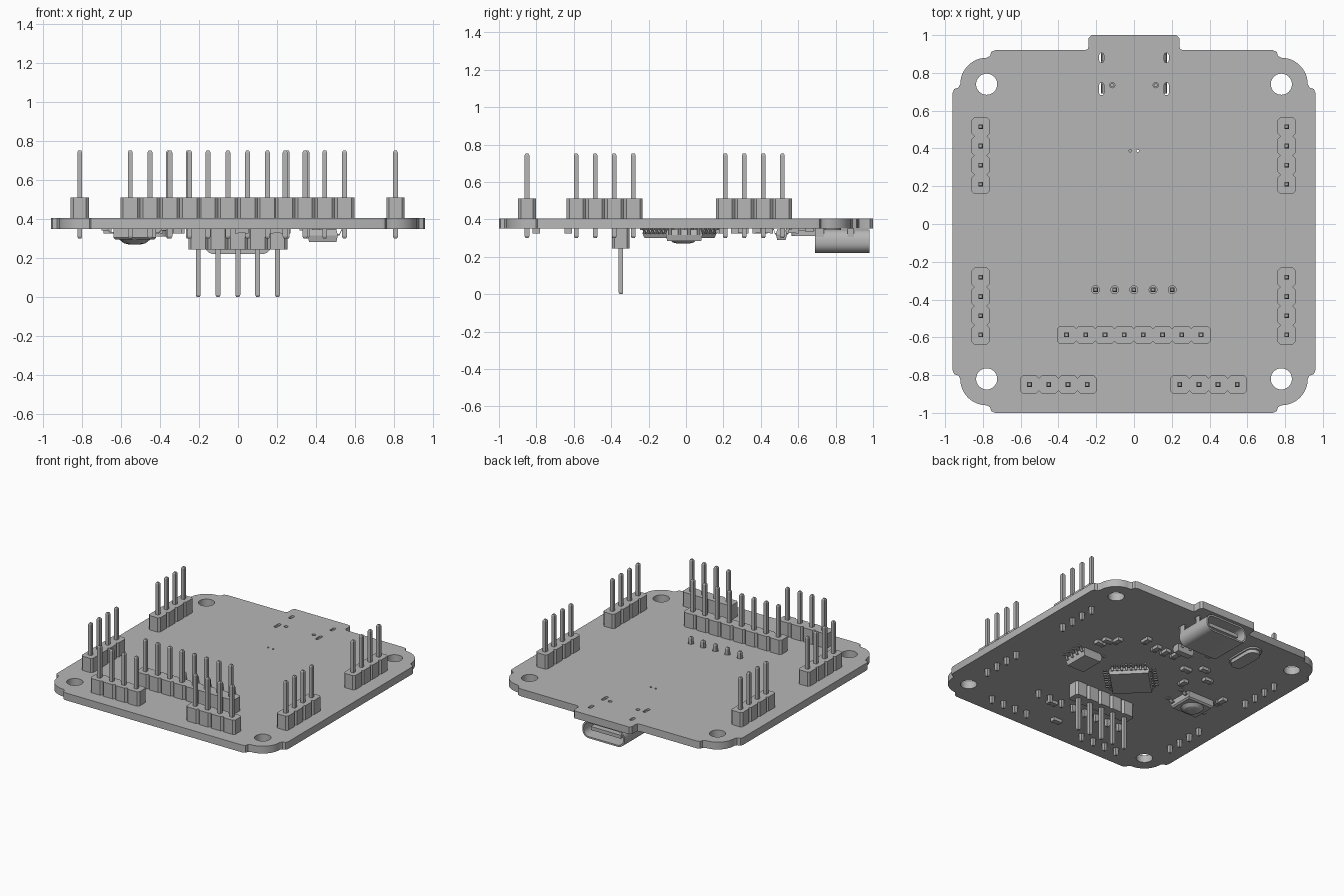
import bpy, bmesh, math
from math import cos, sin, pi

cube = bpy.data.objects.get("Cube")
if cube:
    bpy.data.objects.remove(cube)

grey = bpy.data.materials.new("plain_grey")
grey.use_nodes = True
COLOUR = (0.47, 0.47, 0.47, 1)
grey.diffuse_color = COLOUR
grey.node_tree.nodes["Principled BSDF"].inputs["Base Color"].default_value = COLOUR

BOTTOM, TOP, PITCH = 0.35, 0.405, 0.1016


def add_object(name, mesh, loc=(0, 0, 0), turn=0, smooth=False):
    mesh.materials.clear()
    mesh.materials.append(grey)
    ob = bpy.data.objects.new(name, mesh)
    bpy.context.collection.objects.link(ob)
    ob.location, ob.rotation_euler.z = loc, turn
    if smooth:
        bpy.ops.object.select_all(action='DESELECT')
        ob.select_set(True)
        bpy.context.view_layer.objects.active = ob
        bpy.ops.object.shade_smooth_by_angle(angle=math.radians(35))
    return ob


def finish(name, bm, **kw):
    bmesh.ops.recalc_face_normals(bm, faces=bm.faces)
    mesh = bpy.data.meshes.new(name)
    bm.to_mesh(mesh)
    bm.free()
    return add_object(name, mesh, **kw)


def loft(bm, rings):
    """Skin a list of equal point rings and cap both ends."""
    rows = [[bm.verts.new(p) for p in ring] for ring in rings]
    for a, b in zip(rows, rows[1:]):
        for i in range(len(a)):
            j = (i + 1) % len(a)
            bm.faces.new((a[i], a[j], b[j], b[i]))
    bm.faces.new(rows[0])
    bm.faces.new(rows[-1])


def rect(x, y, w, d, z):
    return [(x + sx * w / 2, y + sy * d / 2, z) for sx, sy in ((-1, -1), (1, -1), (1, 1), (-1, 1))]


def box(bm, x, y, w, d, z0, z1):
    loft(bm, [rect(x, y, w, d, z0), rect(x, y, w, d, z1)])


def rounded(w, h, r, n=6):
    pts = []
    for k, (sx, sy) in enumerate(((1, 1), (-1, 1), (-1, -1), (1, -1))):
        for i in range(n + 1):
            a = (k + i / n) * pi / 2
            pts.append((sx * (w / 2 - r) + r * cos(a), sy * (h / 2 - r) + r * sin(a)))
    return pts


def circle(x, y, r, n=20):
    return [(x + r * cos(2 * pi * i / n), y + r * sin(2 * pi * i / n)) for i in range(n)]


def at_z(pts, z, x=0, y=0):
    return [(px + x, py + y, z) for px, py in pts]


# Header positions: name, first pin x, y, pin count, step direction
headers = [
    ("left_rear_header", 0.808, 0.21, 4, (0, 1)),
    ("right_rear_header", -0.812, 0.21, 4, (0, 1)),
    ("left_front_header", 0.808, -0.587, 4, (0, 1)),
    ("right_front_header", -0.812, -0.587, 4, (0, 1)),
    ("front_left_header", 0.242, -0.85, 4, (1, 0)),
    ("front_right_header", -0.553, -0.85, 4, (1, 0)),
    ("middle_header", -0.357, -0.587, 8, (1, 0)),
    ("underside_header", -0.204, -0.348, 5, (1, 0)),
]
holes = []


def make_header(name, x0, y0, count, step):
    under = name.startswith("underside")
    z0, z1 = (0.245, BOTTOM) if under else (TOP, 0.512)
    low, high = (0, 0.455) if under else (0.3, 0.752)
    bm = bmesh.new()
    L, W, c = PITCH / 2, 0.047, 0.014
    block = [(L, W - c), (L - c, W), (c - L, W), (-L, W - c),
             (-L, c - W), (c - L, -W), (L - c, -W), (L, c - W)]
    if step[1]:
        block = [(-b, a) for a, b in block]
    for i in range(count):
        x, y = x0 + step[0] * i * PITCH, y0 + step[1] * i * PITCH
        holes.append(circle(x, y, 0.021, 16))
        loft(bm, [at_z(block, z, x, y) for z in (z0, z1)])
        # Square pin with tapered tips
        loft(bm, [rect(x, y, s, s, z) for s, z in
                  ((0.015, low), (0.025, low + 0.01), (0.025, high - 0.01), (0.015, high))])
    finish(name, bm)


for h in headers:
    make_header(*h)


# Circuit board: outline with stepped round corners and a rear tab
def corner(sx, sy, hy):
    step = [(0.18, -0.045), (0.172, -0.025), (0.15, -0.018)]
    arc = [(0.14 * cos(i * pi / 24), 0.14 * sin(i * pi / 24)) for i in range(13)]
    pts = step + arc + [(b, a) for a, b in reversed(step)]
    pts = [(sx * (0.78 + a), hy + sy * b) for a, b in pts]
    return pts if sx * sy > 0 else pts[::-1]


tab = [(0.26, 0.92), (0.245, 0.926), (0.24, 0.94), (0.24, 0.985), (0.225, 1.0)]
outline = (corner(1, 1, 0.74) + tab + [(-x, y) for x, y in reversed(tab)]
           + corner(-1, 1, 0.74) + corner(-1, -1, -0.82) + corner(1, -1, -0.82))
for s in (-1, 1):
    holes += [circle(s * 0.78, y, 0.056, 32) for y in (0.74, -0.82)]
    holes += [circle(s * 0.115, 0.735, 0.014, 12), circle(s * 0.02, 0.387, 0.007, 8)]
    for y, d in ((0.88, 0.05), (0.715, 0.066)):
        holes.append([(s * 0.172 + px, y + py) for px, py in rounded(0.024, d, 0.01, 3)])

curve = bpy.data.curves.new("board_outline", 'CURVE')
curve.dimensions, curve.fill_mode = '2D', 'BOTH'
curve.extrude = (TOP - BOTTOM) / 2
for pts in [outline] + holes:
    sp = curve.splines.new('POLY')
    sp.points.add(len(pts) - 1)
    for p, (x, y) in zip(sp.points, pts):
        p.co = (x, y, 0, 1)
    sp.use_cyclic_u = True
temp = bpy.data.objects.new("board_outline", curve)
bpy.context.collection.objects.link(temp)
bpy.context.view_layer.update()
flat = bpy.data.meshes.new_from_object(temp.evaluated_get(bpy.context.evaluated_depsgraph_get()))
bpy.data.objects.remove(temp)
bm = bmesh.new()
bm.from_mesh(flat)
bmesh.ops.remove_doubles(bm, verts=bm.verts, dist=0.0001)
finish("circuit_board", bm, loc=(0, 0, (TOP + BOTTOM) / 2), smooth=True)

# Rear socket: hollow rounded shell with a tongue and mounting tabs
bm = bmesh.new()
outer, inner = rounded(0.35, 0.126, 0.055), rounded(0.326, 0.102, 0.045)
loft(bm, [[(x, y, 0.283 + z) for x, z in ring] for ring, y in
          ((outer, 0.69), (outer, 0.98), (inner, 0.98), (inner, 0.74))])
finish("socket_shell", bm, smooth=True)
bm = bmesh.new()
box(bm, 0, 0.84, 0.25, 0.22, 0.27, 0.296)
for s in (-1, 1):
    for y, d in ((0.88, 0.034), (0.715, 0.048)):
        box(bm, s * 0.168, y, 0.01, d, 0.29, 0.395)
    loft(bm, [at_z(circle(s * 0.115, 0.735, 0.011, 12), z) for z in (0.33, 0.385)])
box(bm, 0, 0.66, 0.24, 0.05, 0.335, BOTTOM)
finish("socket_tongue_and_tabs", bm)


# Chips with bent legs
def legs(bm, turns, count, pitch, start, end, width, z):
    for t in turns:
        c, s = cos(t), sin(t)
        for i in range(count):
            v = (i - (count - 1) / 2) * pitch
            rings = []
            span = end - start
            for f, h in ((0, z), (0.3, z), (0.55, BOTTOM - 0.008), (1, BOTTOM - 0.008)):
                r = start + f * span
                quad = [(v - width / 2, h), (v + width / 2, h),
                        (v + width / 2, h + 0.008), (v - width / 2, h + 0.008)]
                rings.append([(r * c - a * s, r * s + a * c, b) for a, b in quad])
            loft(bm, rings)


def chip(name, w, d, low, loc, turn, leg_args):
    bm = bmesh.new()
    mid = (low + BOTTOM) / 2
    loft(bm, [rect(0, 0, w - k, d - k, z) for k, z in
              ((0.015, low), (0, mid), (0.015, BOTTOM - 0.004))])
    legs(bm, *leg_args)
    finish(name, bm, loc=loc, turn=turn)


chip("main_chip", 0.28, 0.28, 0.3, (0, -0.035, 0), pi / 4,
     ([k * pi / 2 for k in range(4)], 8, 0.032, 0.135, 0.18, 0.015, 0.322))
chip("small_chip", 0.155, 0.196, 0.283, (0.435, -0.01, 0), 0,
     ((0, pi), 4, 0.0508, 0.07, 0.12, 0.017, 0.315))
chip("regulator", 0.14, 0.06, 0.29, (-0.01, 0.51, 0), 0,
     ((pi / 2, -pi / 2), 2, 0.07, 0.025, 0.055, 0.018, 0.32))

# Push button with domed cap and side legs
bm = bmesh.new()
loft(bm, [rect(0, 0, w, d, z) for w, d, z in
          ((0.2, 0.17, 0.295), (0.22, 0.19, 0.305), (0.22, 0.19, BOTTOM))])
loft(bm, [at_z(circle(0, 0, r), z) for r, z in ((0.03, 0.27), (0.055, 0.276), (0.08, 0.296))])
legs(bm, (0, pi), 2, 0.14, 0.1, 0.17, 0.025, 0.325)
finish("push_button", bm, loc=(-0.53, -0.015, 0))

# Crystal can
bm = bmesh.new()
for w, d, z0 in ((0.12, 0.28, 0.338), (0.1, 0.25, 0.312)):
    loft(bm, [at_z(rounded(w, d, w * 0.49), z) for z in (z0, BOTTOM)])
finish("crystal", bm, loc=(-0.41, 0.69, 0), smooth=True)

# Small two-terminal parts: x, y, lies along x
small = [(0.45, 0.26, 1), (0.47, 0.2, 1), (0.4, 0.3, 0), (0.25, 0.43, 0), (0.13, 0.39, 0),
         (0.05, 0.39, 0), (-0.03, 0.4, 0), (-0.21, 0.3, 1), (-0.31, 0.38, 1), (-0.42, 0.28, 1),
         (-0.31, 0.15, 0), (-0.2, 0.57, 0), (0.2, -0.63, 1), (0.02, -0.8, 1), (-0.67, 0.13, 0)]
for i, (x, y, along) in enumerate(small):
    bm = bmesh.new()
    box(bm, 0, 0, 0.04, 0.036, 0.328, BOTTOM)
    for s in (-1, 1):
        box(bm, s * 0.027, 0, 0.016, 0.04, 0.325, BOTTOM)
    finish(f"small_part_{i + 1}", bm, loc=(x, y, 0), turn=0 if along else pi / 2)
